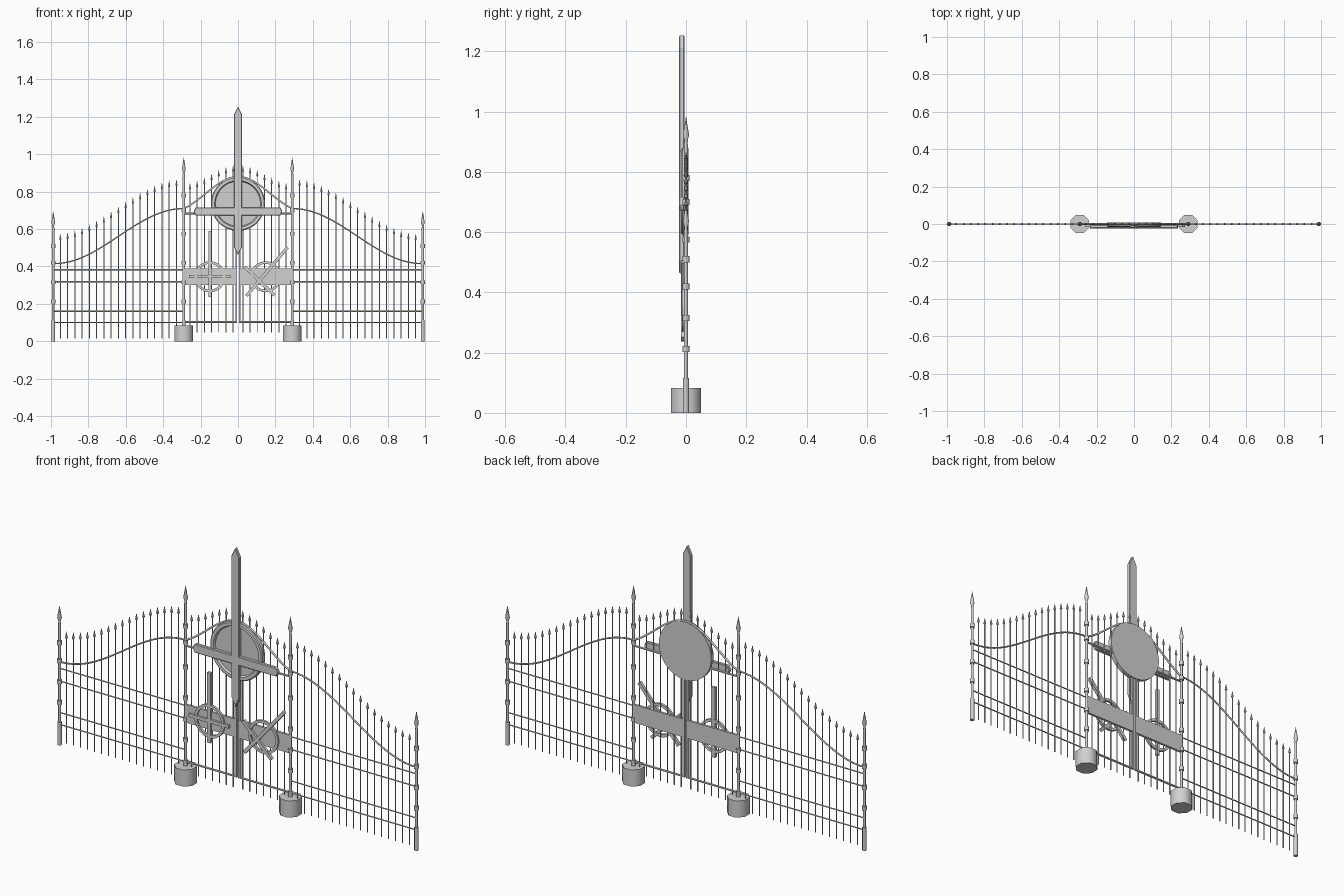
import bpy, math
from mathutils import Vector, Matrix

cube = bpy.data.objects.get("Cube")
if cube:
    bpy.data.objects.remove(cube)

iron = bpy.data.materials.new("grey iron")
iron.use_nodes = True
GREY = (0.64, 0.64, 0.64, 1)
iron.diffuse_color = GREY
iron.node_tree.nodes["Principled BSDF"].inputs["Base Color"].default_value = GREY


def make(name, verts, faces, smooth=0):
    mesh = bpy.data.meshes.new(name)
    mesh.from_pydata(verts, [], faces)
    mesh.materials.append(iron)
    ob = bpy.data.objects.new(name, mesh)
    bpy.context.collection.objects.link(ob)
    if smooth:
        bpy.ops.object.select_all(action='DESELECT')
        ob.select_set(True)
        bpy.context.view_layer.objects.active = ob
        bpy.ops.object.shade_smooth_by_angle(angle=math.radians(smooth))
    return ob


def lathe(profile, sides, matrix=Matrix()):
    """Closed solid from (radius, height) pairs turned around z."""
    verts, faces = [], []
    for r, z in profile:
        for k in range(sides):
            a = math.tau * (k + 0.5) / sides
            verts.append(matrix @ Vector((r * math.cos(a), r * math.sin(a), z)))
    for i in range(len(profile) - 1):
        for k in range(sides):
            j, n = i * sides, (k + 1) % sides
            faces.append((j + k, j + n, j + n + sides, j + k + sides))
    faces.append(tuple(reversed(range(sides))))
    last = (len(profile) - 1) * sides
    faces.append(tuple(range(last, last + sides)))
    return verts, faces


def join(parts):
    verts, faces = [], []
    for v, f in parts:
        n = len(verts)
        verts += v
        faces += [tuple(i + n for i in face) for face in f]
    return verts, faces


def rod(a, b, r, sides=6):
    a, b = Vector(a), Vector(b)
    turn = (b - a).to_track_quat('Z', 'Y').to_matrix().to_4x4()
    return lathe([(r, 0), (r, (b - a).length)], sides, Matrix.Translation(a) @ turn)


def plate(outline, y0, y1):
    """Flat outline in x and z, extruded from front y0 to back y1."""
    n = len(outline)
    verts = [(x, y, z) for y in (y0, y1) for x, z in outline]
    faces = [tuple(range(n)), tuple(reversed(range(n, 2 * n)))]
    faces += [(i, i + n, (i + 1) % n + n, (i + 1) % n) for i in range(n)]
    return verts, faces


def bar(a, b, width, y0, y1, point=0.0):
    """Flat bar between two (x, z) points, optionally with pointed ends."""
    a, b = Vector(a), Vector(b)
    d = (b - a).normalized()
    s = Vector((d.y, -d.x)) * width / 2
    p, q = a + d * point, b - d * point
    pts = [a, p + s, q + s, b, q - s, p - s] if point else [a + s, b + s, b - s, a - s]
    return plate(pts, y0, y1)


def pipe(name, points, r):
    curve = bpy.data.curves.new(name, 'CURVE')
    curve.dimensions = '3D'
    curve.bevel_depth = r
    curve.bevel_resolution = 1
    curve.use_fill_caps = True
    spline = curve.splines.new('POLY')
    spline.points.add(len(points) - 1)
    for p, (x, z) in zip(spline.points, points):
        p.co = (x, 0, z, 1)
    curve.materials.append(iron)
    ob = bpy.data.objects.new(name, curve)
    bpy.context.collection.objects.link(ob)


def wave(t):
    return (1 - math.cos(math.pi * t)) / 2


def side_height(x):
    return 0.415 + 0.295 * wave((0.985 - abs(x)) / 0.695)


def arch_height(x):
    t = abs(x) / 0.29
    return 0.71 + 0.17 * (0.5 * wave(1 - t) + 0.5 * math.cos(math.pi / 2 * t))


def picket(x, low, high):
    return lathe([(0.0028, low), (0.0028, high - 0.035), (0.0065, high - 0.03),
                  (0.0005, high)], 6, Matrix.Translation((x, 0, 0)))


def post(name, x, top, foot, collars):
    place = Matrix.Translation((x, 0, 0))
    parts = [lathe([(0.0065, 0), (0.0065, top - 0.09), (0.005, top - 0.08),
                    (0.011, top - 0.06), (0.0005, top)], 8, place),
             lathe([(0.0105, 0), (0.0105, foot)], 8, place)]
    for z in collars:
        parts.append(lathe([(0.012, z - 0.01), (0.012, z + 0.01)], 8, place))
    make(name, *join(parts), smooth=50)


# Side fences, posts and footings
for side, s in (("right", -1), ("left", 1)):
    post(side + "_outer_post", s * 0.988, 0.695, 0.115, (0.212, 0.315, 0.42, 0.51))
    post(side + "_gate_post", s * 0.29, 0.982, 0.11, (0.212, 0.315, 0.42, 0.575, 0.7, 0.78))
    make(side + "_footing", *lathe([(0.053, 0), (0.053, 0.083)], 8,
         Matrix.Translation((s * 0.29, 0, 0))), smooth=50)
    xs = [s * (0.95 - 0.0388 * i) for i in range(17)]
    make(side + "_fence_pickets", *join([picket(x, 0.016, side_height(x) + 0.158) for x in xs]))
    make(side + "_fence_rails", *join([rod((s * 0.29, 0, z), (s * 0.988, 0, z), 0.0033)
                                       for z in (0.101, 0.161, 0.318, 0.382)]))
    pts = [s * (0.29 + 0.695 * i / 32) for i in range(33)]
    pipe(side + "_curved_rail", [(x, side_height(x)) for x in pts], 0.004)
    # Gate leaf
    xs = [s * (0.257 - 0.0385 * i) for i in range(7)]
    make(side + "_gate_pickets", *join([picket(x, 0.046, 0.843 + 0.1 * wave(1 - abs(x) / 0.29))
                                        for x in xs]))
    make(side + "_gate_stile", *bar((s * 0.0095, 0.1), (s * 0.0095, 0.87), 0.01, -0.005, 0.005))
    make(side + "_gate_rails", *join([rod((s * 0.005, 0, z), (s * 0.29, 0, z), 0.0055)
                                      for z in (0.102, 0.682)]))
    make(side + "_gate_panel", *bar((s * 0.005, 0.345), (s * 0.287, 0.345), 0.09, -0.006, 0.006))
pipe("gate_arch", [(0.29 * i / 16, arch_height(0.29 * i / 16)) for i in range(-16, 17)], 0.005)

# Round shield with a raised rim, facing forward
face_front = Matrix.Translation((0, 0, 0.735)) @ Matrix.Rotation(math.pi / 2, 4, 'X')
make("shield", *lathe([(0.145, -0.008), (0.145, 0.012), (0.14, 0.016), (0.125, 0.016),
                       (0.12, 0.006)], 40, face_front), smooth=30)

# Large pointed cross
for name, a, b, point in (("cross_upright", (0, 0.46), (0, 1.256), 0.045),
                          ("cross_arm", (-0.238, 0.694), (0.238, 0.694), 0.012)):
    ob = make(name, *bar(a, b, 0.044, -0.023, -0.005, point))
    mod = ob.modifiers.new("edge", 'BEVEL')
    mod.width = 0.003
    mod.segments = 1


# Small wheel emblems, each a ring with a cross
def ring(cx, cz, r):
    verts, faces, n = [], [], 32
    for k in range(n):
        a = math.tau * k / n
        for rr, y in ((r, -0.014), (r, -0.002), (r - 0.014, -0.002), (r - 0.014, -0.014)):
            verts.append((cx + rr * math.cos(a), y, cz + rr * math.sin(a)))
        for j in range(4):
            b, c = k * 4, (k + 1) % n * 4
            m = (j + 1) % 4
            faces.append((b + j, b + m, c + m, c + j))
    return verts, faces


make("right_emblem", *join([ring(-0.15, 0.345, 0.083),
                            bar((-0.15, 0.238), (-0.15, 0.59), 0.017, -0.017, -0.003),
                            bar((-0.262, 0.347), (-0.04, 0.347), 0.017, -0.0165, -0.003)]))
make("left_emblem", *join([ring(0.148, 0.345, 0.083),
                           bar((0.045, 0.243), (0.265, 0.502), 0.017, -0.017, -0.003),
                           bar((0.037, 0.398), (0.195, 0.245), 0.017, -0.0165, -0.003)]))

# Make every mesh face point outwards
import bmesh
for mesh in bpy.data.meshes:
    if iron.name in mesh.materials:
        bm = bmesh.new()
        bm.from_mesh(mesh)
        bmesh.ops.recalc_face_normals(bm, faces=bm.faces)
        bm.to_mesh(mesh)
        bm.free()
